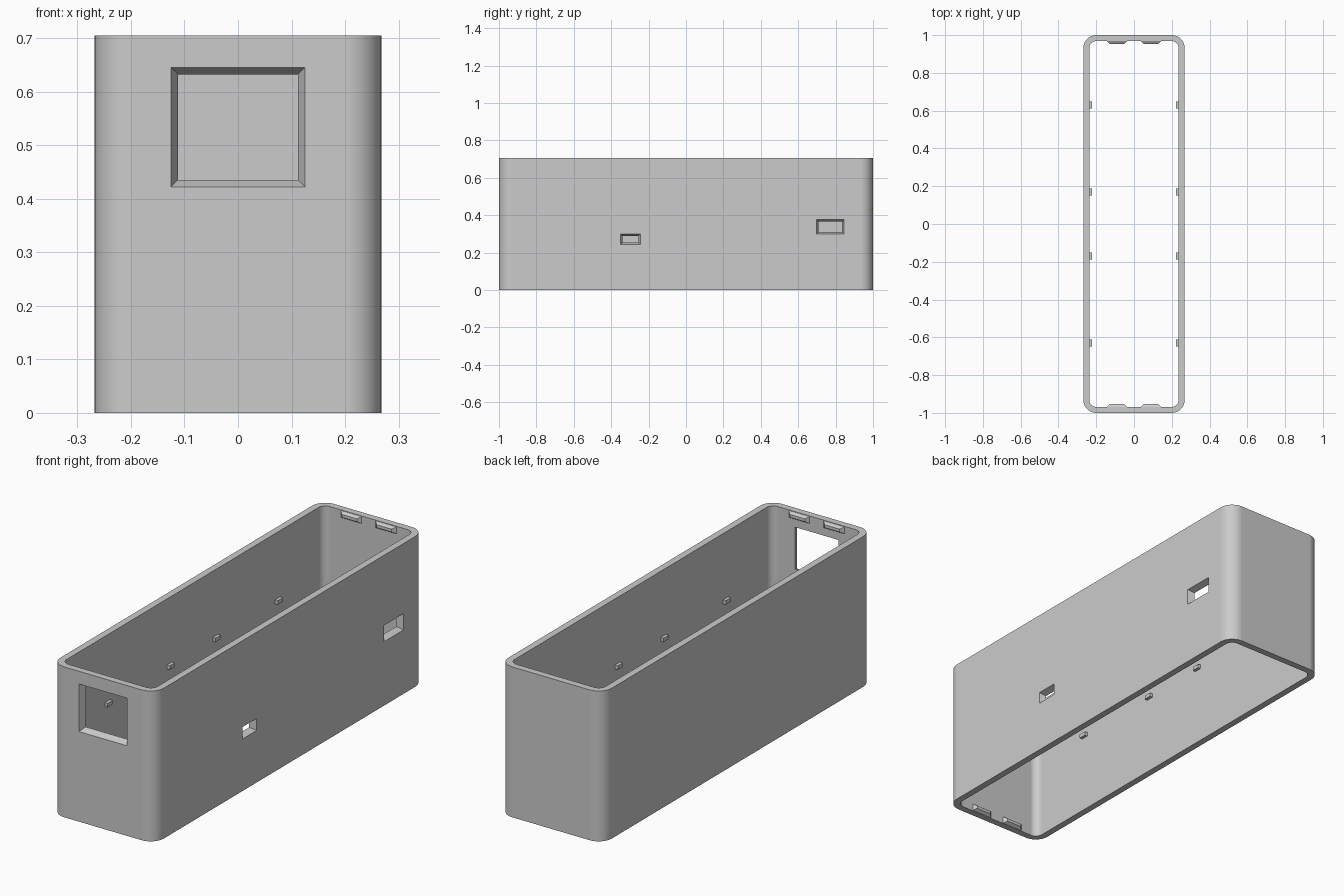
import bpy, bmesh, math
from mathutils import Vector

if "Cube" in bpy.data.objects:
    bpy.data.objects.remove(bpy.data.objects["Cube"], do_unlink=True)

HX, HY, H = 0.268, 1.0, 0.705      # outer half sizes and height
WALL, RADIUS = 0.032, 0.068
UP = Vector((0, 0, 1))

grey = bpy.data.materials.new("plain_grey")
grey.use_nodes = True
grey.diffuse_color = (0.6, 0.6, 0.6, 1)
grey.node_tree.nodes["Principled BSDF"].inputs["Base Color"].default_value = (0.6, 0.6, 0.6, 1)


def finish(name, bm):
    bmesh.ops.recalc_face_normals(bm, faces=bm.faces)
    mesh = bpy.data.meshes.new(name)
    bm.to_mesh(mesh)
    bm.free()
    mesh.materials.append(grey)
    obj = bpy.data.objects.new(name, mesh)
    bpy.context.collection.objects.link(obj)
    return obj


def rounded_loop(bm, hx, hy, r, z, steps=12):
    verts = []
    for i, (sx, sy) in enumerate([(1, 1), (-1, 1), (-1, -1), (1, -1)]):
        for k in range(steps + 1):
            a = math.pi / 2 * (i + k / steps)
            verts.append(bm.verts.new((sx * (hx - r) + r * math.cos(a),
                                       sy * (hy - r) + r * math.sin(a), z)))
    return verts


def frustum(name, origin, normal, near, far, d0, d1):
    """Tapered block running along normal from depth d0 (near size) to d1 (far size)."""
    bm = bmesh.new()
    n, o = Vector(normal), Vector(origin)
    u = UP.cross(n)
    rings = []
    for (w, h), d in ((near, d0), (far, d1)):
        rings.append([bm.verts.new(o + n * d + u * (a * w / 2) + UP * (b * h / 2))
                      for a, b in ((-1, -1), (1, -1), (1, 1), (-1, 1))])
    bm.faces.new(rings[0])
    bm.faces.new(rings[1])
    for i in range(4):
        j = (i + 1) % 4
        bm.faces.new((rings[0][i], rings[0][j], rings[1][j], rings[1][i]))
    return finish(name, bm)


def opening_cutter(name, origin, normal, w, h, inset):
    """Cutter through the wall, narrowing by inset on each side at the inner face."""
    e = 0.006
    k = 2 * inset / WALL
    inner = (w - k * (WALL + e), h - k * (WALL + e))
    return frustum(name, origin, normal, inner, (w + k * e, h + k * e), -WALL - e, e)


# Sleeve wall, open at top and bottom
bm = bmesh.new()
loops = [rounded_loop(bm, HX, HY, RADIUS, 0),
         rounded_loop(bm, HX, HY, RADIUS, H),
         rounded_loop(bm, HX - WALL, HY - WALL, RADIUS - WALL, H),
         rounded_loop(bm, HX - WALL, HY - WALL, RADIUS - WALL, 0)]
for a, b in zip(loops, loops[1:] + loops[:1]):
    for i in range(len(a)):
        j = (i + 1) % len(a)
        bm.faces.new((a[i], a[j], b[j], b[i]))
sleeve = finish("sleeve", bm)

# Window and side slots
cutters = [
    opening_cutter("window_cutter", (0, -HY, 0.534), (0, -1, 0), 0.25, 0.223, 0.013),
    opening_cutter("small_slot_cutter", (HX, -0.297, 0.272), (1, 0, 0), 0.105, 0.056, 0.01),
    opening_cutter("large_slot_cutter", (HX, 0.772, 0.338), (1, 0, 0), 0.146, 0.076, 0.01),
]

# Half-round thumb recesses at both rims of both long sides
for side in (-1, 1):
    for z in (0, H):
        bm = bmesh.new()
        bmesh.ops.create_cone(bm, cap_ends=True, segments=64, radius1=0.105,
                              radius2=0.105, depth=0.04)
        for v in bm.verts:
            v.co = Vector((v.co.z + side * (HX + 0.003), v.co.y, v.co.x + z))
        cutters.append(finish("thumb_recess_cutter", bm))

for c in cutters:
    mod = sleeve.modifiers.new(c.name, "BOOLEAN")
    mod.operation, mod.solver, mod.object = "DIFFERENCE", "EXACT", c

# Bake the cuts and remove the cutters
graph = bpy.context.evaluated_depsgraph_get()
baked = bpy.data.meshes.new_from_object(sleeve.evaluated_get(graph))
sleeve.modifiers.clear()
sleeve.data = baked
for c in cutters:
    bpy.data.objects.remove(c, do_unlink=True)

bpy.ops.object.select_all(action="DESELECT")
sleeve.select_set(True)
bpy.context.view_layer.objects.active = sleeve
bpy.ops.object.shade_smooth_by_angle(angle=math.radians(25))
weighted = sleeve.modifiers.new("flat_walls", "WEIGHTED_NORMAL")
weighted.keep_sharp = True

# Small pegs inside the long walls
for side in (-1, 1):
    for y in (-0.63, -0.17, 0.17, 0.63):
        frustum("inner_peg", (side * (HX - WALL), y, 0.385), (-side, 0, 0),
                (0.038, 0.02), (0.036, 0.018), -0.002, 0.014)

# Snap ridges inside the end walls, along both rims
for end in (-1, 1):
    for x in (-0.09, 0.09):
        for z in (0.019, H - 0.019):
            frustum("snap_ridge", (x, end * (HY - WALL), z), (0, -end, 0),
                    (0.11, 0.034), (0.078, 0.014), -0.001, 0.014)
